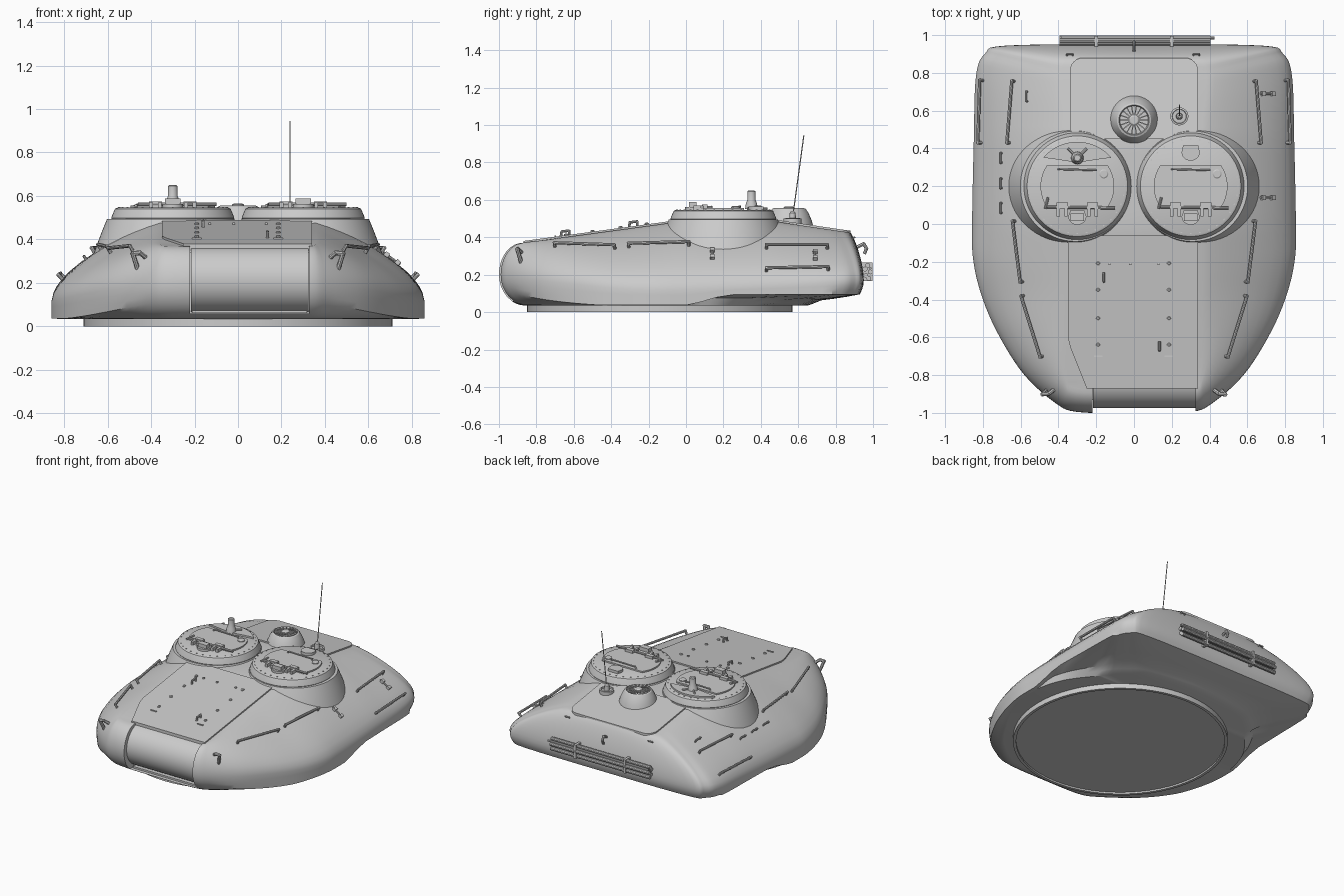
import bpy, bmesh
from math import sin, cos, pi, radians
from mathutils import Vector, Matrix
from mathutils.bvhtree import BVHTree

if "Cube" in bpy.data.objects:
    bpy.data.objects.remove(bpy.data.objects["Cube"])


def finish(name, bm):
    bmesh.ops.recalc_face_normals(bm, faces=bm.faces)
    me = bpy.data.meshes.new(name)
    bm.to_mesh(me)
    ob = bpy.data.objects.new(name, me)
    bpy.context.collection.objects.link(ob)
    return ob


def lathe(name, prof, cx, cy, n=48):
    bm = bmesh.new()
    rings = [[bm.verts.new((cx + r * cos(2 * pi * i / n), cy + r * sin(2 * pi * i / n), z))
              for i in range(n)] for r, z in prof]
    for a, b in zip(rings, rings[1:]):
        for i in range(n):
            bm.faces.new((a[i], a[(i + 1) % n], b[(i + 1) % n], b[i]))
    bm.faces.new(rings[0])
    bm.faces.new(rings[-1])
    return finish(name, bm)


def box(name, loc, size, rot=None):
    bm = bmesh.new()
    bmesh.ops.create_cube(bm, size=1)
    bm.transform(Matrix.Translation(loc) @ (rot.to_4x4() if rot else Matrix()) @ Matrix.Diagonal((*size, 1)))
    return finish(name, bm)


def prism(name, pts, zf, lo, hi):
    bm = bmesh.new()
    a = [bm.verts.new((x, y, zf(y) + lo)) for x, y in pts]
    b = [bm.verts.new((x, y, zf(y) + hi)) for x, y in pts]
    n = len(pts)
    bm.faces.new(a)
    bm.faces.new(b)
    for i in range(n):
        bm.faces.new((a[i], a[(i + 1) % n], b[(i + 1) % n], b[i]))
    return finish(name, bm)


def rod(name, pts, r=0.006, n=8):
    bm = bmesh.new()
    for p, q in zip(pts, pts[1:]):
        p, q = Vector(p), Vector(q)
        d = q - p
        m = Matrix.Translation((p + q) / 2) @ d.to_track_quat('Z', 'Y').to_matrix().to_4x4()
        bmesh.ops.create_cone(bm, cap_ends=True, segments=n, radius1=r, radius2=r,
                              depth=d.length + (r if len(pts) > 2 else 0), matrix=m)
    return finish(name, bm)


def lerp(a, b, t):
    return a + (b - a) * t


def clamp(t):
    return max(0, min(1, t))


def roof_z(y):
    k = [(-1.1, .339), (-.02, .485), (.45, .488), (1.0, .407)]
    for (a, za), (b, zb) in zip(k, k[1:]):
        if y <= b:
            return lerp(za, zb, (y - a) / (b - a))
    return k[-1][1]


# Cast shell: per station outer x, y, z, bulge, roof x, y, bottom x, y
stations = [
    (0, -1.0, .20, 1, 0, -.87, 0, -.86), (.30, -.995, .20, 1, .31, -.87, .28, -.85),
    (.42, -.945, .19, 1, .35, -.80, .40, -.80), (.58, -.80, .17, .85, .36, -.66, .55, -.68),
    (.71, -.60, .15, .7, .36, -.50, .68, -.50), (.80, -.40, .13, .6, .36, -.35, .765, -.35),
    (.85, -.20, .12, .6, .36, -.20, .82, -.18), (.857, 0, .12, .6, .36, 0, .83, 0),
    (.848, .45, .14, .58, .36, .45, .77, .20), (.837, .78, .16, .55, .38, .68, .62, .40),
    (.79, .90, .17, .6, .38, .80, .50, .52), (.67, .945, .17, .65, .33, .865, .35, .60),
    (0, .95, .17, .65, 0, .88, 0, .65)]
flip = [tuple(-v if i in (0, 4, 6) else v for i, v in enumerate(s)) for s in stations[11:0:-1]]
loop = stations + flip
fine = []
SUB = 5
for i in range(len(loop)):
    p = [loop[(i + k) % len(loop)] for k in (-1, 0, 1, 2)]
    for j in range(SUB):
        t = j / SUB
        fine.append([.5 * (2 * b + (c - a) * t + (2 * a - 5 * b + 4 * c - d) * t * t
                           + (3 * b - a - 3 * c + d) * t ** 3) for a, b, c, d in zip(*p)])
N = len(fine)
bm = bmesh.new()
rings = []
for k in range(-8, 11):
    ring = []
    for ox, oy, oz, bl, rx, ry, bx, by in fine:
        t = abs(k) / (8 if k < 0 else 10)
        u, v = 1 - cos(t * pi / 2), sin(t * pi / 2)
        if k < 0:
            # Rounded under the nose, a crisp lower edge along the sides, a raised shelf at the rear
            rear = clamp((oy - .02) / .2)
            zc, zs = lerp(.037, .095, rear), lerp(.036, .075, rear)
            sharp = clamp((1 - bl) * 2.6) * (.65 if oy > .8 else 1)
            path = [(0, 0, oz), (.375, 0, zc), (.75, .85, zs), (1, 1, .035)]
            for (t0, u0, z0), (t1, u1, z1) in zip(path, path[1:]):
                if t <= t1:
                    f = (t - t0) / (t1 - t0)
                    us, z_s = lerp(u0, u1, f), lerp(z0, z1, f)
                    break
            u, z = lerp(u, us, sharp), lerp(lerp(oz, .035, v), z_s, sharp)
            ex, ey = bx, by
        else:
            ex, ey = rx, ry
            w = v * v * (1 - bl) + u * bl
            v = bl * v + (1 - bl) * w
            u, z = w, lerp(oz, roof_z(ry), v)
        ring.append(bm.verts.new((lerp(ox, ex, u), lerp(oy, ey, u), z)))
    rings.append(ring)
for a, b in zip(rings, rings[1:]):
    for i in range(N):
        bm.faces.new((a[i], a[(i + 1) % N], b[(i + 1) % N], b[i]))
for r in (rings[0], rings[-1]):
    for i in range(N // 2):
        f = [r[i], r[i + 1], r[-i - 1], r[-i]] if i else [r[0], r[1], r[-1]]
        bm.faces.new(f if i < N // 2 - 1 else [r[i], r[i + 1], r[-i]])
bmesh.ops.recalc_face_normals(bm, faces=bm.faces)
bvh = BVHTree.FromBMesh(bm)
shell = finish("turret_shell", bm)


def surf(x, y):
    return bvh.ray_cast(Vector((x, y, 2)), Vector((0, 0, -1)))[:2]


# Front slot and rounded mantlet
cutter = box("mantlet_cutter", (.053, -.98, .30), (.546, .26, .48))
cutter.hide_render = True
mod = shell.modifiers.new("slot", 'BOOLEAN')
mod.operation, mod.object, mod.solver = 'DIFFERENCE', cutter, 'EXACT'
bpy.context.view_layer.objects.active = shell
bpy.ops.object.modifier_apply(modifier="slot")
bpy.data.objects.remove(cutter)
rod("mantlet", [(-.217, -.822, .215), (.325, -.822, .215)], .152, 48)
box("mantlet_lip", (.053, -.87, .068), (.53, .08, .012))

# Turret ring with shallow recess underneath
lathe("turret_ring", [(.69, .012), (.69, 0), (.71, 0), (.71, .04)], 0, -.14, 64)

# Roof plates
prism("front_roof_plate", [(-.35, -.06), (-.35, -.6), (-.335, -.66), (-.25, -.87), (.34, -.87), (.34, -.06)],
      roof_z, -.03, .01)
corner = [(.27 + .07 * cos(a * pi / 12), .81 + .07 * sin(a * pi / 12)) for a in range(7)]
prism("rear_roof_plate", [(.34, .45)] + corner + [(-x, y) for x, y in corner[::-1]] + [(-.34, .45)],
      roof_z, -.03, .01)

# Bolts and grips on the front plate
for x in (-.19, .185):
    for y in (-.21, -.35, -.50, -.64):
        lathe("plate_bolt", [(.011, roof_z(y)), (.011, roof_z(y) + .015), (.006, roof_z(y) + .019)], x, y, 8)
    box("plate_stop", (x, -.7, roof_z(-.7) + .01), (.045, .008, .012))
for x in (-.13, -.02, .13):
    box("plate_stud", (x, -.21, roof_z(-.21) + .011), (.012, .012, .014))
for x, y in ((-.16, -.28), (.135, -.645)):
    z = roof_z(y)
    rod("plate_grip", [(x, y - .025, z), (x, y - .02, z + .03), (x, y + .02, z + .035), (x, y + .02, z)], .007)

# Two cupolas with hatches
for c in (-.3, .3):
    s = 1 if c > 0 else -1
    lathe("cupola_skirt", [(.365, .30), (.345, .36), (.315, .44), (.292, .495)], c + .01 * s, .2, 64)
    lathe("cupola_drum", [(.272, .47), (.283, .498), (.28, .508), (.266, .541), (.255, .546)], c, .2, 64)
    for i in range(32):
        a = 2 * pi * i / 32
        box("rim_bolt", (c + .25 * cos(a), .2 + .25 * sin(a), .546), (.006, .008, .006), Matrix.Rotation(a, 3, 'Z'))
    # Lid is a disc cut flat at front and rear
    ang = [radians(a) for a in [-34 + 4 * i for i in range(18)] + [146 + 4 * i for i in range(18)]]
    prism("hatch_lid", [(c + .195 * cos(a), .2 + .195 * sin(a)) for a in ang], lambda y: .54, 0, .016)
    rod("hatch_hinge_bar", [(c - .16, .09, .562), (c + .2, .085, .562)], .008)
    rod("hatch_lever", [(c - .17, .08, .555), (c - .155, .14, .562)], .007)
    for x in (-.08, .08):
        box("hinge_block", (c + x, .10, .56), (.06, .03, .03))
        for d in (-.02, .02):
            box("hinge_lug", (c + x + d, .065, .555), (.018, .05, .028))
    rod("hatch_grip", [(c - .1, .29, .555), (c - .09, .29, .566), (c + .1, .285, .566), (c + .1, .285, .555)], .005)
    lathe("hatch_lock", [(.024, .55), (.024, .562), (.018, .566)], c + .14, .265, 20)
    half = [(c + .048 * cos(i * pi / 12), .04 - .045 * sin(i * pi / 12)) for i in range(13)]
    prism("front_sight_base", half + [(c - .035, .075), (c + .035, .075)], lambda y: .54, 0, .022)
    box("front_sight", (c, .035, .573), (.07, .04, .03))
    if c > 0:
        prism("rear_sight", [(x, y + .34) for x, y in half] + [(c - .04, .415), (c + .04, .415)],
              lambda y: .54, 0, .025)
# Mount plate and post on the left cupola
arc = [(-.3 + .235 * cos(radians(40 + 5 * i)), .2 + .235 * sin(radians(40 + 5 * i))) for i in range(21)]
prism("mount_plate", arc + [(-.43, .345), (-.3, .325), (-.17, .345)], lambda y: .54, 0, .018)
lathe("mount_post", [(.034, .55), (.03, .58), (.022, .6), (.022, .645), (.016, .65)], -.3, .35, 20)
for d in (-1, 1):
    rod("mount_arm", [(-.3, .35, .565), (-.3 + .05 * d, .40, .562)], .007)

# Ventilator dome with radial vanes
lathe("ventilator", [(.13, .46), (.122, .49), (.105, .53), (.09, .552), (.08, .556), (.075, .545)], 0, .55, 40)
lathe("ventilator_hub", [(.028, .54), (.028, .56), (.02, .565)], 0, .55, 20)
for i in range(18):
    a = 2 * pi * i / 18
    box("ventilator_vane", (.05 * cos(a), .55 + .05 * sin(a), .55), (.05, .006, .012), Matrix.Rotation(a, 3, 'Z'))

# Antenna
lathe("antenna_base", [(.048, .46), (.048, .5), (.038, .502), (.036, .492), (.018, .492), (.016, .53), (.008, .54)],
      .24, .57, 24)
rod("antenna_whip", [(.24, .572, .52), (.24, .63, .945)], .003, 6)

# Hand rails standing off the shell
for s in (-1, 1):
    for a, b in (((.63, .015), (.59, -.305)), ((.585, -.38), (.485, -.70)),
                 ((.635, .755), (.66, .43)), ((.80, .76), (.808, .43))):
        (p, n1), (q, n2) = surf(s * a[0], a[1]), surf(s * b[0], b[1])
        rod("hand_rail", [p, p + n1 * .026, q + n2 * .026, q], .0085)
    # Lifting hook on each cheek
    loc, n, _, _ = bvh.find_nearest(Vector((s * .44, -.86, .27)))
    rod("lifting_hook", [loc + Vector((0, 0, -.03)), loc + n * .04 + Vector((0, 0, .03)),
                         loc + n * .035 + Vector((-s * .03, 0, .035)), loc + Vector((-s * .035, 0, .03))], .011)

# Small loops on the left, clamps on the right
for x, y in ((-.70, .085), (-.70, .215), (-.70, .35), (-.565, .675)):
    (p, n), (q, m) = surf(x, y - .025), surf(x, y + .025)
    rod("tie_loop", [p, p + n * .015, q + m * .015, q], .006)
for y in (.14, .69):
    for x in (.68, .73):
        p, n = surf(x, y)
        box("side_clamp", p + n * .008, (.024, .022, .022), n.to_track_quat('Z', 'Y').to_matrix())
    rod("clamp_strip", [surf(.665, y)[0] + Vector((.004, 0, .006)), surf(.74, y)[0] + Vector((.004, 0, .006))], .006)

# Stowage rods with brackets on the rear
for y, z in ((.972, .25), (.985, .215), (.978, .18), (.957, .23), (.962, .195)):
    rod("stowage_rod", [(-.395, y, z), (.405, y, z)], .013, 10)
rod("stowage_long_rod", [(-.385, .985, .235), (.425, .985, .235)], .007)
for x in (-.2, .2):
    box("stowage_bracket", (x, .966, .215), (.018, .06, .1))
rod("rear_hook", [(0, .90, .34), (0, .95, .365), (0, .965, .34), (0, .955, .315)], .009)
for x in (-.34, .33):
    rod("rear_loop", [(x - .015, .88, .385), (x - .015, .90, .40), (x + .015, .90, .40), (x + .015, .88, .385)], .005)

# Smooth shading with sharp edges kept
bpy.ops.object.select_all(action='SELECT')
bpy.context.view_layer.objects.active = shell
bpy.ops.object.shade_smooth_by_angle(angle=radians(32))
